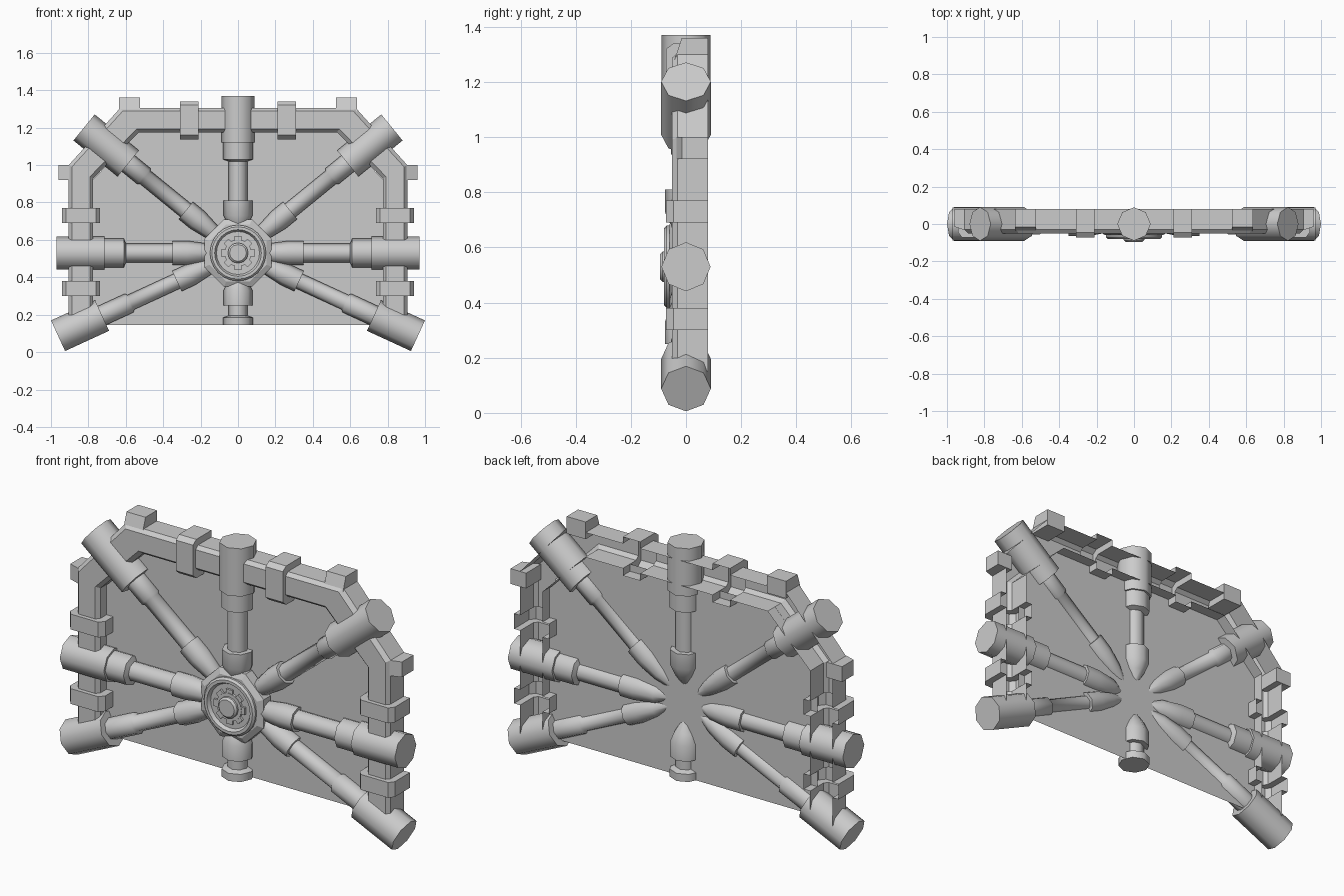
import bpy, bmesh, math
from mathutils import Vector

if "Cube" in bpy.data.objects:
    bpy.data.objects.remove(bpy.data.objects["Cube"])

HUB = Vector((0, 0, 0.53))


def finish(name, bm, smooth=None):
    bmesh.ops.recalc_face_normals(bm, faces=bm.faces)
    me = bpy.data.meshes.new(name)
    bm.to_mesh(me)
    bm.free()
    ob = bpy.data.objects.new(name, me)
    bpy.context.collection.objects.link(ob)
    if smooth:
        bpy.context.view_layer.objects.active = ob
        ob.select_set(True)
        bpy.ops.object.shade_smooth_by_angle(angle=math.radians(smooth))
        ob.select_set(False)
    return ob


def lathe(name, profile, direction, sides, smooth=50, turn=0.0):
    """Revolve (distance, radius) pairs about an axis leaving the hub."""
    d = Vector(direction).normalized()
    u = Vector((0, 1, 0)) if abs(d.y) < 0.5 else Vector((1, 0, 0))
    v = d.cross(u)
    bm = bmesh.new()
    rings = []
    for t, r in profile:
        ring = []
        for i in range(sides):
            a = 2 * math.pi * i / sides + turn
            ring.append(bm.verts.new(HUB + d * t + (u * math.cos(a) + v * math.sin(a)) * r))
        rings.append(ring)
    for a, b in zip(rings, rings[1:]):
        for i in range(sides):
            j = (i + 1) % sides
            bm.faces.new((a[i], a[j], b[j], b[i]))
    bm.faces.new(rings[0])
    bm.faces.new(rings[-1])
    return finish(name, bm, smooth)


def box(name, x0, x1, y0, y1, z0, z1):
    bm = bmesh.new()
    bmesh.ops.create_cube(bm, size=1)
    for v in bm.verts:
        v.co = ((x0 + x1) / 2 + v.co.x * (x1 - x0),
                (y0 + y1) / 2 + v.co.y * (y1 - y0),
                (z0 + z1) / 2 + v.co.z * (z1 - z0))
    return bm


# Thin wall panel inside the frame
bm = bmesh.new()
half = [(0.775, 0.145), (0.775, 0.925), (0.53, 1.175)]
outline = half + [(-x, z) for x, z in reversed(half)]
bm.faces.new([bm.verts.new((x, 0.02, z)) for x, z in outline])
finish("wall_panel", bm)

# Hollow channel frame, stepping outwards into a strap between paired stations
PLAIN = [(0, .08), (0, -.03), (.017, -.05), (.113, -.05), (.13, -.03), (.13, .08)]
STRAP = [(-.035, .08), (-.035, -.045), (-.015, -.072), (.145, -.072), (.168, -.045), (.168, .08)]
side, top = (-1, 0), (0, -1)
stations = [((.905, .15), side, PLAIN)]
for z0, z1 in ((.30, .38), (.69, .77)):
    stations += [((.905, z0), side, PLAIN), ((.905, z0), side, STRAP),
                 ((.905, z1), side, STRAP), ((.905, z1), side, PLAIN)]
stations += [((.905, 1.0), (-1, -.55), PLAIN), ((.63, 1.305), (-.78, -1), PLAIN)]
for x, sec in ((.31, PLAIN), (.31, STRAP), (.21, STRAP), (.21, PLAIN), (0, PLAIN)):
    stations.append(((x, 1.305), top, sec))
for s, label in ((1, "right"), (-1, "left")):
    bm = bmesh.new()
    rows = [[bm.verts.new((s * (p[0] + n[0] * d), y, p[1] + n[1] * d)) for d, y in sec]
            for p, n, sec in stations]
    for a, b in zip(rows, rows[1:]):
        for i in range(5):
            bm.faces.new((a[i], a[i + 1], b[i + 1], b[i]))
    finish("frame_" + label, bm)

    # Corner blocks with a sloped front edge
    bm = box("", s * .525, s * .635, -.045, .08, 1.27, 1.36)
    for v in bm.verts:
        if v.co.z > 1.3 and v.co.y < 0:
            v.co.y = -.015
    finish("upper_corner_block_" + label, bm)
    bm = box("", s * .87, s * .96, -.045, .08, .92, 1.0)
    for v in bm.verts:
        if abs(v.co.x) > .9 and v.co.y < 0:
            v.co.y = -.015
    finish("side_corner_block_" + label, bm)


def spoke(taper, r_in, a, r_rod, b, r_out, c, r_big, end):
    """Stepped pipe: tapered collar, rod, outer collar, fat end cylinder."""
    prof = [(.09, .015), taper, (a - .08, r_in), (a, r_in), (a, r_rod), (b, r_rod),
            (b + .01, r_out), (c, r_out)]
    return prof + ([(c, r_big), (end, r_big)] if end else [])


# Spokes
lathe("spoke_top", spoke((.15, .055), .077, .28, .05, .49, .079, .59, .089, .84), (0, 0, 1), 8)
lathe("spoke_bottom", spoke((.15, .055), .077, .28, .05, .335, .079, .385, 0, None), (0, 0, -1), 8)
for s, label in ((1, "right"), (-1, "left")):
    for part, ang, args in (
            ("middle", 0, ((.16, .05), .065, .35, .05, .60, .077, .715, .089, .97)),
            ("upper", 39.2, ((.18, .045), .06, .36, .045, .64, .055, .757, .09, 1.062)),
            ("lower", -24.7, ((.18, .045), .06, .36, .043, .63, .055, .80, .09, 1.059))):
        a = math.radians(ang)
        lathe(f"spoke_{part}_{label}", spoke(*args), (s * math.cos(a), 0, math.sin(a)), 8)

# Hub: octagonal base, dished ring, gear and knob (distances run toward the front)
F = (0, -1, 0)
lathe("hub_base", [(-.01, .195), (.045, .195), (.06, .165)], F, 8, None, math.pi / 8)
lathe("hub_ring", [(0, .15), (.07, .15), (.08, .14), (.08, .125), (.062, .115)], F, 24, 40)
lathe("hub_gear", [(.05, .072), (.075, .072)], F, 16, 40)
lathe("hub_knob", [(.05, .055), (.085, .055), (.095, .045)], F, 12, 40)
for k in range(8):
    bm = box("", -.018, .018, -.073, -.05, .06, .09)
    a = k * math.pi / 4
    for v in bm.verts:
        x, z = v.co.x, v.co.z
        v.co.x = x * math.cos(a) - z * math.sin(a)
        v.co.z = HUB.z + x * math.sin(a) + z * math.cos(a)
    finish(f"gear_tooth_{k + 1}", bm)
